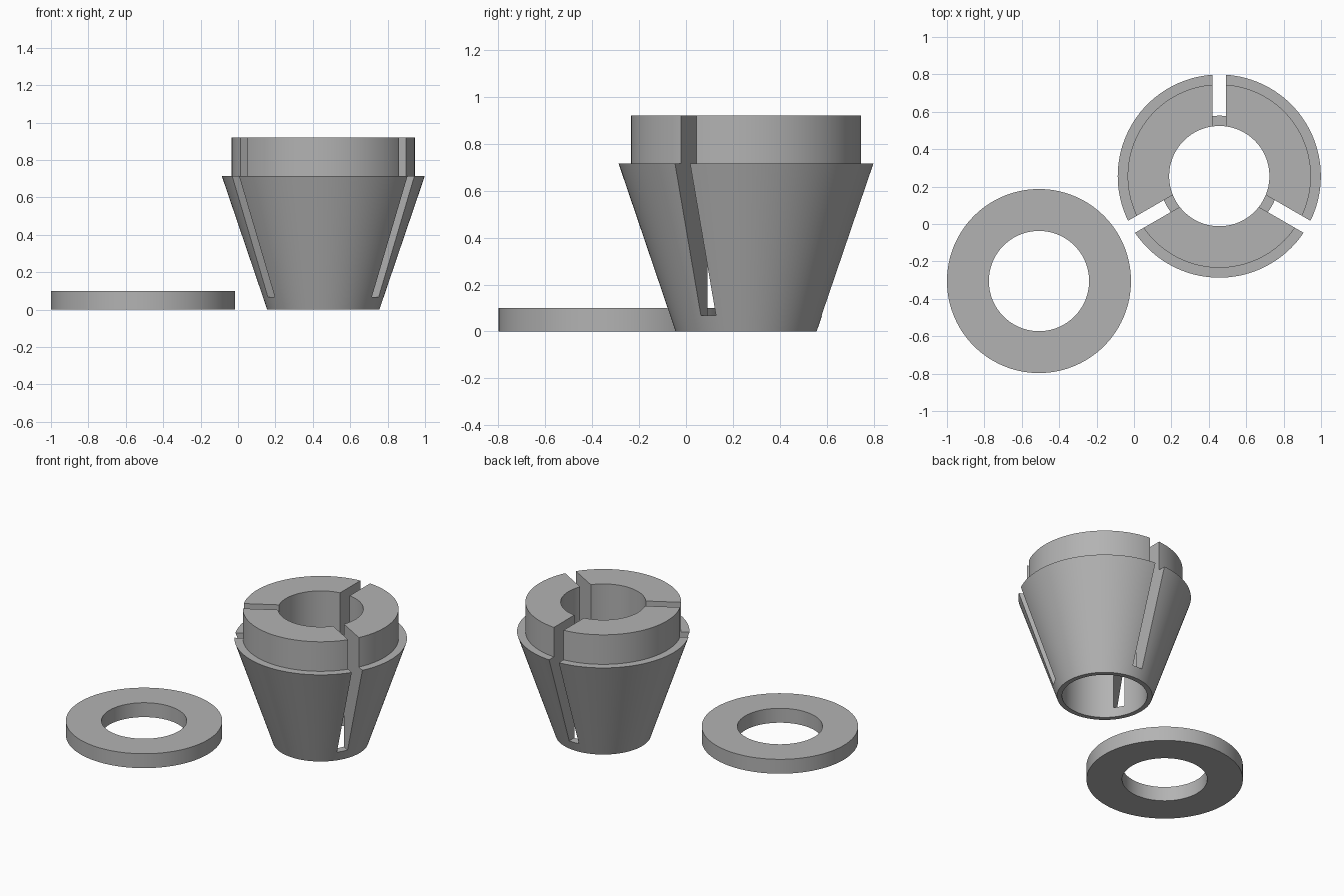
import bpy, bmesh, math
from mathutils import Matrix

if "Cube" in bpy.data.objects:
    bpy.data.objects.remove(bpy.data.objects["Cube"])

SEGMENTS = 120
BORE = 0.268

grey = bpy.data.materials.new("plain grey")
grey.diffuse_color = (0.45, 0.45, 0.45, 1)
grey.use_nodes = True
grey.node_tree.nodes["Principled BSDF"].inputs["Base Color"].default_value = grey.diffuse_color


def make_object(name, bm, location):
    bmesh.ops.recalc_face_normals(bm, faces=bm.faces)
    mesh = bpy.data.meshes.new(name)
    bm.to_mesh(mesh)
    bm.free()
    mesh.materials.append(grey)
    obj = bpy.data.objects.new(name, mesh)
    obj.location = location
    bpy.context.collection.objects.link(obj)
    return obj


def revolve(name, profile, location):
    """Closed (radius, z) profile turned around the z axis."""
    bm = bmesh.new()
    rings = []
    for i in range(SEGMENTS):
        a = 2 * math.pi * i / SEGMENTS
        rings.append([bm.verts.new((r * math.cos(a), r * math.sin(a), z)) for r, z in profile])
    n = len(profile)
    for i in range(SEGMENTS):
        a, b = rings[i], rings[(i + 1) % SEGMENTS]
        for j in range(n):
            k = (j + 1) % n
            bm.faces.new((a[j], b[j], b[k], a[k]))
    return make_object(name, bm, location)


def smooth(obj):
    bpy.ops.object.select_all(action='DESELECT')
    obj.select_set(True)
    bpy.context.view_layer.objects.active = obj
    bpy.ops.object.shade_smooth_by_angle(angle=math.radians(25))


# Flat washer
washer = revolve("washer", [(BORE, 0), (0.492, 0), (0.492, 0.1), (BORE, 0.1)],
                 (-0.508, -0.305, 0))
smooth(washer)

# Tapered sleeve with a stepped collar and a straight bore
centre = (0.456, 0.256, 0)
sleeve = revolve("tapered_sleeve",
                 [(BORE, 0), (0.30, 0), (0.543, 0.715), (0.49, 0.715), (0.49, 0.92), (BORE, 0.92)],
                 centre)

# Three radial slots, open at the top and stopping above the base
bm = bmesh.new()
for angle in (90, 210, 330):
    place = (Matrix.Rotation(math.radians(angle), 4, 'Z')
             @ Matrix.Translation((0.45, 0, 0.534))
             @ Matrix.Diagonal((0.5, 0.074, 0.932, 1)))
    bmesh.ops.create_cube(bm, size=1, matrix=place)
cutter = make_object("slot_cutter", bm, centre)
cutter.hide_render = True

cut = sleeve.modifiers.new("slots", 'BOOLEAN')
cut.operation = 'DIFFERENCE'
cut.solver = 'EXACT'
cut.object = cutter
bpy.context.view_layer.objects.active = sleeve
bpy.ops.object.modifier_apply(modifier=cut.name)
bpy.data.objects.remove(cutter)
smooth(sleeve)
